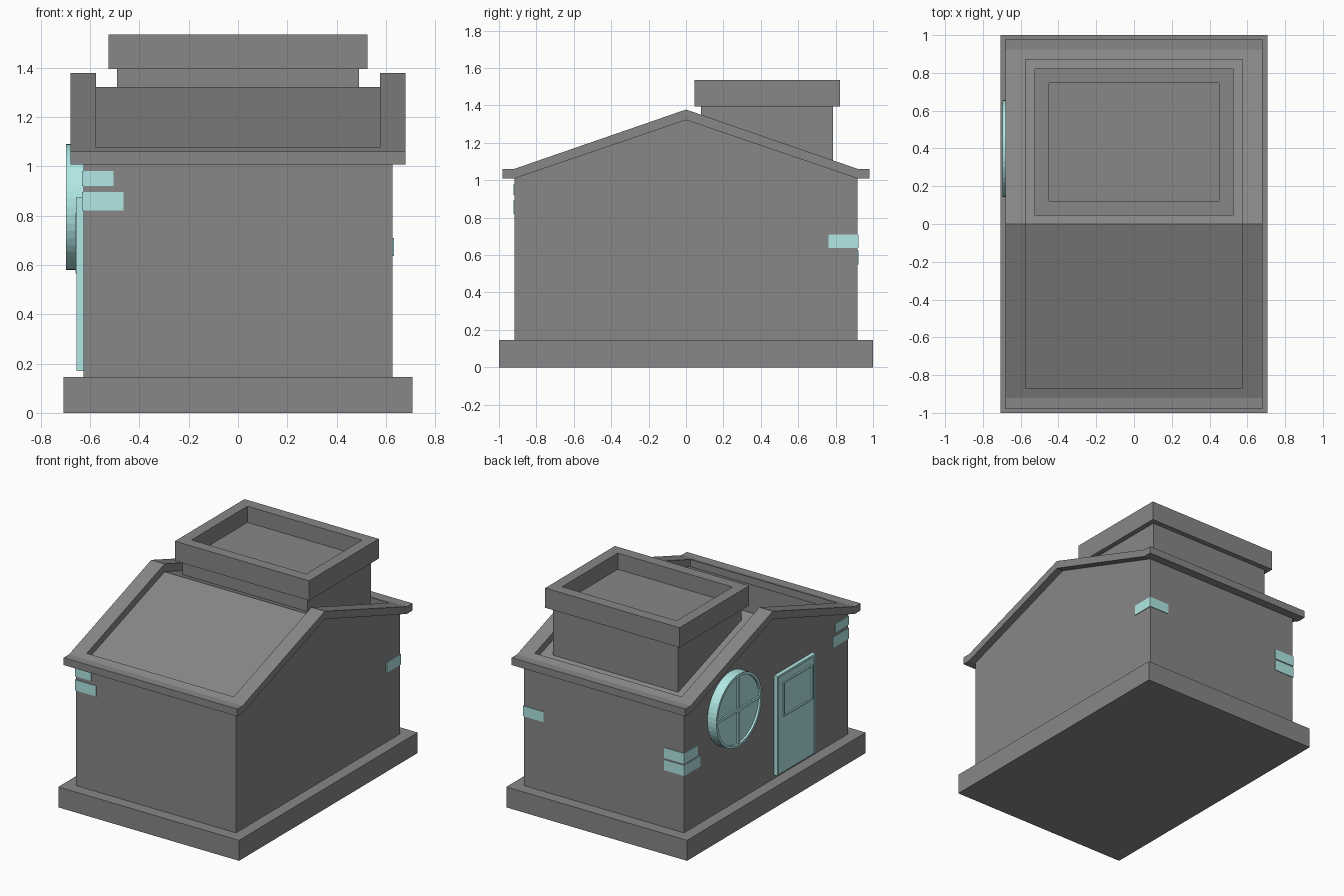
import bpy, bmesh, math
from mathutils import Vector, Matrix

if "Cube" in bpy.data.objects:
    bpy.data.objects.remove(bpy.data.objects["Cube"])


def material(name, rgb):
    m = bpy.data.materials.new(name)
    m.diffuse_color = (*rgb, 1)
    m.use_nodes = True
    m.node_tree.nodes["Principled BSDF"].inputs["Base Color"].default_value = m.diffuse_color
    return m


teal = material("teal", (0.44, 0.81, 0.79))
grey = material("dark_grey", (0.245, 0.245, 0.245))


def finish(name, bm, mat=grey):
    bmesh.ops.recalc_face_normals(bm, faces=bm.faces)
    me = bpy.data.meshes.new(name)
    bm.to_mesh(me)
    bm.free()
    ob = bpy.data.objects.new(name, me)
    bpy.context.collection.objects.link(ob)
    me.materials.append(mat)
    return ob


def add_box(bm, x0, x1, y0, y1, z0, z1):
    m = Matrix.Translation(((x0 + x1) / 2, (y0 + y1) / 2, (z0 + z1) / 2))
    m = m @ Matrix.Diagonal((x1 - x0, y1 - y0, z1 - z0, 1))
    bmesh.ops.create_cube(bm, size=1, matrix=m)


def boxes(name, specs, mat=grey):
    bm = bmesh.new()
    for s in specs:
        add_box(bm, *s)
    return finish(name, bm, mat)


def extrude(bm, points, vec):
    # closed outline extruded along a vector
    f = bm.faces.new([bm.verts.new(p) for p in points])
    r = bmesh.ops.extrude_face_region(bm, geom=[f])
    vs = [v for v in r["geom"] if isinstance(v, bmesh.types.BMVert)]
    bmesh.ops.translate(bm, verts=vs, vec=vec)


def add_prism(bm, profile, x0, x1):
    extrude(bm, [(x0, y, z) for y, z in profile], (x1 - x0, 0, 0))


def tray(bm, x0, x1, y0, y1, z0, z1, inset, floor):
    # box with a sunken top
    add_box(bm, x0, x1, y0, y1, z0, z1)
    bm.normal_update()
    top = max(bm.faces, key=lambda f: f.calc_center_median().z)
    bmesh.ops.inset_region(bm, faces=[top], thickness=inset, use_even_offset=True)
    r = bmesh.ops.extrude_face_region(bm, geom=[top])
    vs = [v for v in r["geom"] if isinstance(v, bmesh.types.BMVert)]
    bmesh.ops.translate(bm, verts=vs, vec=(0, 0, floor - z1))
    if top.is_valid:
        bmesh.ops.delete(bm, geom=[top], context='FACES_ONLY')


# Plinth
boxes("plinth", [(-.708, .708, -1, 1, 0, .145)])

# Walls with gables; the sloped top is also the roof surface
W = .627
bm = bmesh.new()
add_prism(bm, [(-.918, .145), (.918, .145), (.918, 1.01), (0, 1.322), (-.918, 1.01)], -W, W)
finish("walls", bm)

# Raised roof border: gable strips and eaves
bm = bmesh.new()
gable = [(-.98, 1.008), (-.92, 1.008), (0, 1.322), (.92, 1.008), (.98, 1.008),
         (.98, 1.06), (.92, 1.06), (0, 1.378), (-.92, 1.06), (-.98, 1.06)]
eave = [(.98, 1.008), (.98, 1.06), (.92, 1.06), (.87, 1.077), (.87, 1.02), (.92, 1.008)]
for s in (-1, 1):
    add_prism(bm, gable, s * .575, s * .68)
    add_prism(bm, [(y * s, z) for y, z in eave], -.575, .575)
finish("roof_border", bm)

# Chimney
boxes("chimney_stack", [(-.49, .49, .08, .787, 1.02, 1.396)])
bm = bmesh.new()
tray(bm, -.526, .526, .045, .824, 1.395, 1.535, .077, 1.42)
finish("chimney_cap", bm)

# Round window: spun rim, glass and cross bars
bm = bmesh.new()
c = Vector((0, .4, .835))
prof = [(-.62, .256), (-.697, .256), (-.697, .238), (-.682, .238)]
vs = [bm.verts.new((x, c.y, c.z + r)) for x, r in prof]
es = [bm.edges.new(vs[i:i + 2]) for i in range(3)]
bmesh.ops.spin(bm, geom=vs + es, cent=c, axis=(1, 0, 0), angle=math.tau, steps=48)
bmesh.ops.remove_doubles(bm, verts=bm.verts, dist=1e-4)
bmesh.ops.holes_fill(bm, edges=[e for e in bm.edges if e.is_boundary], sides=0)
finish("window_rim", bm, teal)
boxes("window_bars", [(-.693, -.675, .39, .41, .598, 1.072),
                      (-.693, -.675, .163, .637, .825, .845)], teal)

# Door: leaf, frame and raised upper panel
boxes("door_leaf", [(-.649, -.62, -.51, -.10, .17, .865)], teal)
boxes("door_frame", [(-.655, -.62, -.52, -.505, .17, .875),
                     (-.655, -.62, -.105, -.09, .17, .875),
                     (-.655, -.62, -.505, -.105, .86, .875)], teal)
t = .01
boxes("door_panel_frame", [(-.659, -.64, -.483, -.483 + t, .565, .81),
                           (-.659, -.64, -.157 - t, -.157, .565, .81),
                           (-.659, -.64, -.483, -.157, .565, .565 + t),
                           (-.659, -.64, -.483, -.157, .81 - t, .81)], teal)

# Corner bricks: side x, side y, length along x, length along y, z range
p = .005
bm = bmesh.new()
for sx, sy, lx, ly, z0, z1 in [(-1, -1, .122, .145, .92, .98), (-1, -1, .162, .175, .82, .895),
                               (-1, 1, .155, .15, .637, .71), (-1, 1, .155, .18, .55, .625),
                               (1, 1, .155, .155, .637, .71)]:
    xo, yo = sx * (W + p), sy * (.918 + p)
    xi, yi = sx * (W - lx), sy * (.918 - ly)
    outline = [(xo, yo), (xo, yi), (sx * .62, yi), (sx * .62, sy * .91), (xi, sy * .91), (xi, yo)]
    extrude(bm, [(x, y, z0) for x, y in outline], (0, 0, z1 - z0))
finish("corner_bricks", bm, teal)
